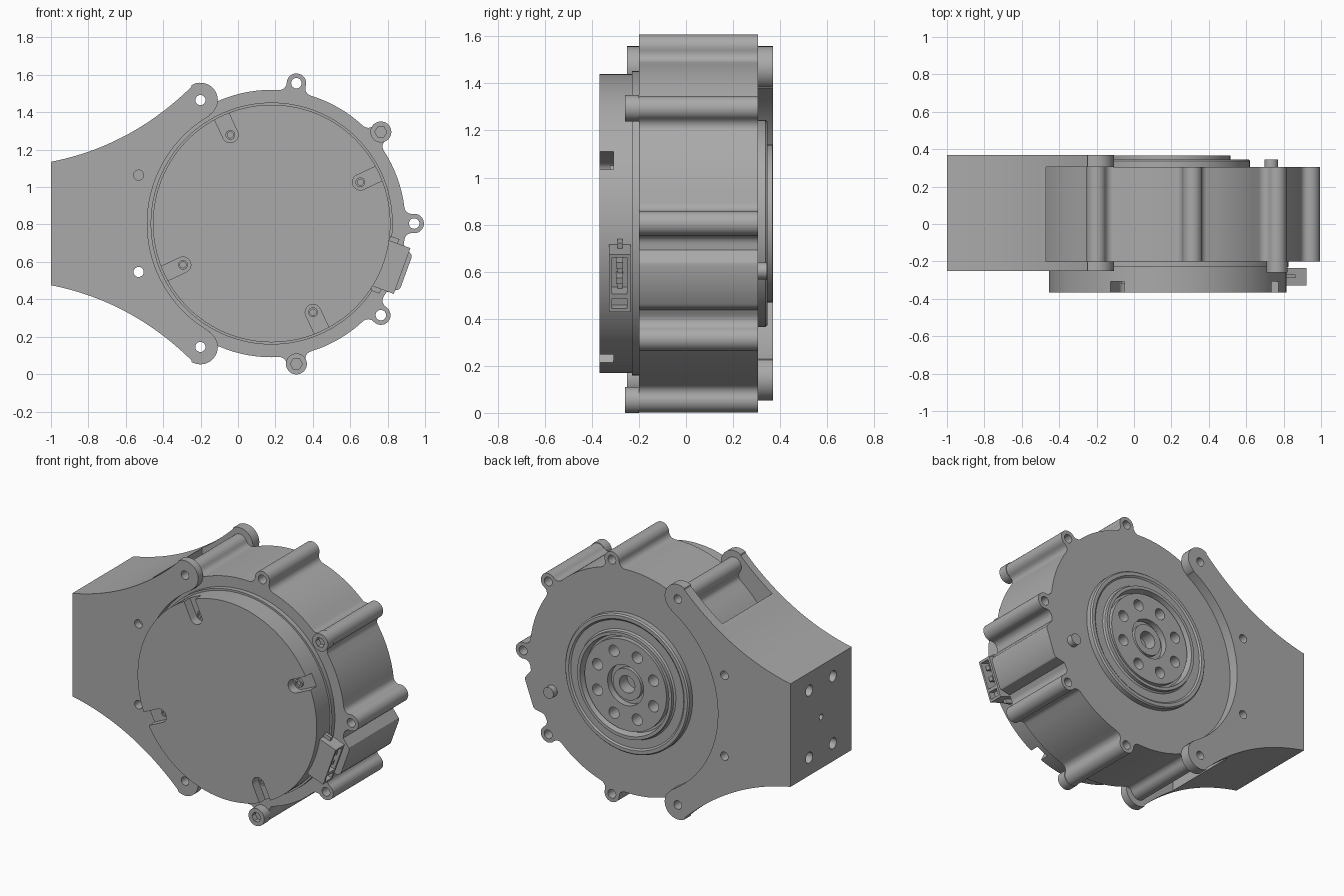
import bpy, bmesh
from math import sin, cos, pi, radians, acos, atan2, asin
from mathutils import Vector, Matrix

if "Cube" in bpy.data.objects:
    bpy.data.objects.remove(bpy.data.objects["Cube"])

CX, CZ = 0.18, 0.805          # motor axis
LUG_R = 0.762                 # bolt circle
BODY_R = 0.715
FRONT, BACK = -0.2, 0.305     # housing depth

grey = bpy.data.materials.new("housing_grey")
grey.use_nodes = True
GREY = (0.4, 0.4, 0.4, 1)
grey.diffuse_color = GREY
grey.node_tree.nodes["Principled BSDF"].inputs["Base Color"].default_value = GREY


def finish(name, bm):
    bmesh.ops.recalc_face_normals(bm, faces=bm.faces)
    mesh = bpy.data.meshes.new(name)
    bm.to_mesh(mesh)
    bm.free()
    ob = bpy.data.objects.new(name, mesh)
    bpy.context.collection.objects.link(ob)
    mesh.materials.append(grey)
    return ob


def prism(name, pts, y0, y1):
    """Extrude an (x, z) outline from y0 to y1."""
    bm = bmesh.new()
    face = bm.faces.new([bm.verts.new((x, y0, z)) for x, z in pts])
    ext = bmesh.ops.extrude_face_region(bm, geom=[face])["geom"]
    bmesh.ops.translate(bm, vec=(0, y1 - y0, 0),
                        verts=[g for g in ext if isinstance(g, bmesh.types.BMVert)])
    return finish(name, bm)


def arc(c, r, a0, a1, n):
    return [(c[0] + r * cos(a0 + (a1 - a0) * i / n),
             c[1] + r * sin(a0 + (a1 - a0) * i / n)) for i in range(n + 1)]


def circle(c, r, n=32):
    return arc(c, r, 0, 2 * pi, n)[:-1]


def local(a, d, t=0.0):
    """Point d outward and t sideways along the ray at angle a."""
    return (CX + d * cos(a) - t * sin(a), CZ + d * sin(a) + t * cos(a))


def rect(a, d0, d1, t0, t1):
    return [local(a, d0, t0), local(a, d1, t0), local(a, d1, t1), local(a, d0, t1)]


def cut(ob, cutter):
    mod = ob.modifiers.new("cut", 'BOOLEAN')
    mod.operation, mod.solver, mod.object = 'DIFFERENCE', 'EXACT', cutter
    bpy.context.view_layer.objects.active = ob
    bpy.ops.object.modifier_apply(modifier=mod.name)
    bpy.data.objects.remove(cutter)


def hole(ob, c, r, y0, y1, n=24):
    cut(ob, prism("cutter", circle(c, r, n), y0, y1))


# Housing: round body with filleted screw lugs and one flat boss
def lug_profile():
    f, r = 0.04, 0.052
    reach = BODY_R + f
    phi = acos((reach ** 2 + LUG_R ** 2 - (r + f) ** 2) / (2 * reach * LUG_R))
    fc = (reach * cos(phi), reach * sin(phi))
    beta = atan2(fc[1], fc[0] - LUG_R)
    half = arc((LUG_R, 0), r, 0, beta, 10) + arc(fc, f, beta + pi, pi + phi, 6)[1:]
    return [(d, -t) for d, t in half[:0:-1]] + half, phi


def boss_profile():
    h = asin(0.135 / BODY_R)
    half = [(0.765, 0.085), (0.758, 0.1), (BODY_R * cos(h), BODY_R * sin(h))]
    return [(d, -t) for d, t in half[::-1]] + half, h


lug_angles = [radians(a) for a in (0, 40, 80, 120, 240, 280, 320)]
boss_angle = radians(340)
features = [(a, *lug_profile()) for a in lug_angles] + [(boss_angle, *boss_profile())]
outline = []
for i, (a, pts, h) in enumerate(features):
    outline += [local(a, d, t) for d, t in pts]
    nxt, _, nh = features[(i + 1) % len(features)]
    end = (nxt if nxt > a else nxt + 2 * pi) - nh
    steps = max(2, int((end - a - h) / radians(3)))
    outline += arc((CX, CZ), BODY_R, a + h, end, steps)[1:-1]
housing = prism("housing", outline, FRONT, BACK)
bolted = (lug_angles[1], lug_angles[5])
for a in lug_angles:
    hole(housing, local(a, LUG_R), 0.028, 0.2 if a in bolted else -0.5, 0.5)
hole(housing, (CX, CZ), 0.415, 0.2, 0.5, 96)

# Socket head bolts
for i, a in enumerate(bolted):
    bolt = prism(f"bolt_head_{i + 1}", circle(local(a, LUG_R), 0.056, 40), -0.26, FRONT)
    hole(bolt, local(a, LUG_R), 0.032, -0.3, -0.225, 6)

# Front cover with radial slots and screw posts
prism("cover_rim", circle((CX, CZ), 0.647, 128), -0.23, FRONT)
cover = prism("front_cover", circle((CX, CZ), 0.635, 128), -0.367, -0.23)
for i in range(4):
    a = radians(25 + 90 * i)
    slot = [local(a, 0.7, -0.042), local(a, 0.7, 0.042)]
    slot += arc(local(a, 0.523), 0.042, a + pi / 2, a + 3 * pi / 2, 14)
    cut(cover, prism("cutter", slot, -0.5, -0.308))
    post = prism(f"cover_screw_{i + 1}", circle(local(a, 0.523), 0.026, 24), -0.322, -0.306)
    hole(post, local(a, 0.523), 0.016, -0.4, -0.312, 16)

# Bracket: two cheek plates and the block between them
def bezier(p, q, r, n):
    p, q, r = Vector(p), Vector(q), Vector(r)
    ts = [i / n for i in range(n + 1)]
    return [tuple(p * (1 - t) ** 2 + q * 2 * t * (1 - t) + r * t * t) for t in ts]


def mirrored(upper):
    return upper + [(x, 2 * CZ - z) for x, z in reversed(upper)]


edge = bezier((-1, 1.135), (-0.575, 1.2175), (-0.25, 1.535), 24)
ear = arc(local(radians(120), LUG_R), 0.093, radians(120), radians(-59), 20)
inner = arc((CX, CZ), 0.665, radians(120), radians(179), 30)
cheek = mirrored(edge + ear + inner)
for name, y0, y1 in (("front_cheek", -0.25, FRONT), ("back_cheek", BACK, 0.37)):
    plate = prism(name, cheek, y0, y1)
    for deg in (120, 160, 200, 240):
        hole(plate, local(radians(deg), LUG_R if deg in (120, 240) else 0.757), 0.027, -0.5, 0.5)

wall = -0.47
block = prism("bracket_block", mirrored([p for p in edge if p[0] < wall] + [(wall, 1.353)]),
              FRONT, BACK)
hole(block, local(radians(200), 0.757), 0.027, -0.5, 0.5)


def end_hole(y, z, r):
    bm = bmesh.new()
    bmesh.ops.create_cone(bm, cap_ends=True, segments=24, radius1=r, radius2=r, depth=0.3,
                          matrix=Matrix.Translation((-1, y, z)) @ Matrix.Rotation(pi / 2, 4, 'Y'))
    cut(block, finish("cutter", bm))


for sy in (-1, 1):
    for sz in (-1, 1):
        end_hole(0.06 + sy * 0.12, CZ + sz * 0.215, 0.035)
end_hole(0.06, CZ, 0.018)

# Output hub on the back, turned about the motor axis
profile = [(0, 0.21), (0.414, 0.21), (0.414, BACK), (0.44, BACK), (0.44, 0.337), (0.432, 0.346),
           (0.41, 0.346), (0.4, 0.338), (0.345, 0.338), (0.335, 0.346), (0.335, 0.367),
           (0.315, 0.367), (0.305, 0.32), (0.29, 0.32), (0.29, 0.355), (0.128, 0.355),
           (0.128, 0.315), (0.1, 0.315), (0.1, 0.34), (0.055, 0.34), (0.055, 0.26), (0, 0.26)]
bm = bmesh.new()
verts = [bm.verts.new((CX + r, y, CZ)) for r, y in profile]
edges = [bm.edges.new(pair) for pair in zip(verts, verts[1:])]
bmesh.ops.spin(bm, geom=verts + edges, cent=(CX, 0, CZ), axis=(0, 1, 0), angle=2 * pi, steps=96)
bmesh.ops.remove_doubles(bm, verts=bm.verts, dist=0.0001)
hub = finish("output_hub", bm)
for i in range(8):
    hole(hub, local(radians(22.5 + 45 * i), 0.215), 0.036, 0.27, 0.5)

# Locating pin on the back
prism("locating_pin", circle(local(boss_angle, 0.59), 0.036), BACK, 0.345)

# Side connector with open socket and contacts
plug = prism("connector", rect(boss_angle, 0.6, 0.742, -0.13, 0.13), -0.328, -0.235)
cut(plug, prism("cutter", rect(boss_angle, 0.65, 0.8, -0.05, 0.115), -0.315, -0.25))
cut(plug, prism("cutter", rect(boss_angle, 0.7, 0.8, -0.115, -0.07), -0.315, -0.25))
for i, t in enumerate((0.005, 0.075)):
    prism(f"contact_{i + 1}", rect(boss_angle, 0.64, 0.73, t - 0.014, t + 0.014), -0.297, -0.268)
prism("connector_tab", rect(boss_angle, 0.62, 0.67, -0.155, 0.155), -0.29, -0.27)

# Smooth the round walls, keep the machined edges crisp
bpy.ops.object.select_all(action='DESELECT')
for ob in bpy.context.collection.objects:
    if ob.type == 'MESH' and grey.name in ob.data.materials:
        ob.select_set(True)
        bpy.context.view_layer.objects.active = ob
bpy.ops.object.shade_smooth_by_angle(angle=radians(30))
